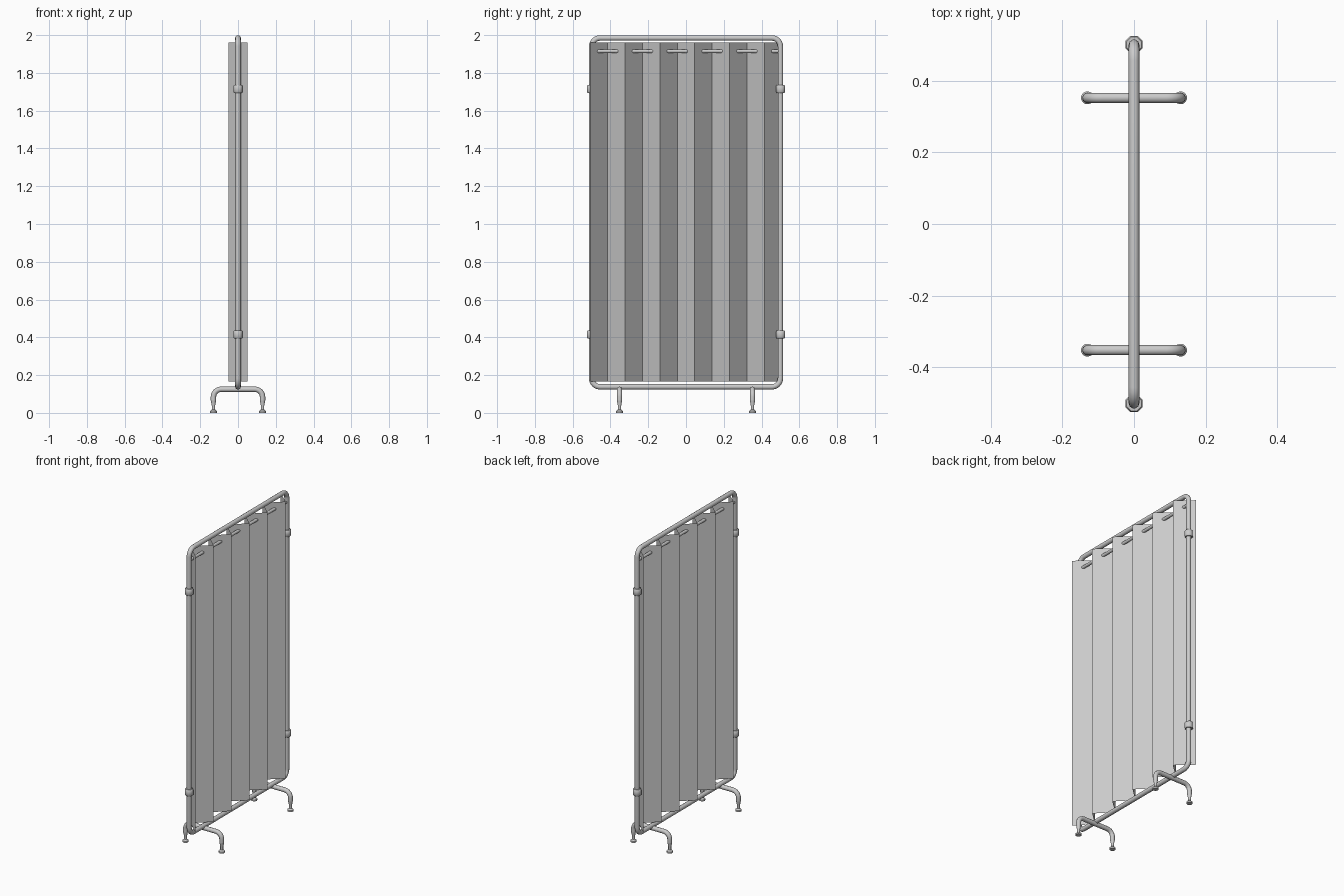
import bpy, bmesh, math
from mathutils import Vector

if "Cube" in bpy.data.objects:
    bpy.data.objects.remove(bpy.data.objects["Cube"])


def fillet(points, radius, closed, steps=6):
    """Round the corners of a polyline with tangent arcs."""
    pts = [Vector(p) for p in points]
    n, out = len(pts), []
    for i, p in enumerate(pts):
        if not closed and i in (0, n - 1):
            out.append(p)
            continue
        a = (pts[i - 1] - p).normalized() * radius
        b = (pts[(i + 1) % n] - p).normalized() * radius
        for k in range(steps + 1):
            t = math.pi / 2 * k / steps
            out.append(p + a * (1 - math.sin(t)) + b * (1 - math.cos(t)))
    return out


def tube(name, points, radius, closed=False):
    cu = bpy.data.curves.new(name, 'CURVE')
    cu.dimensions = '3D'
    cu.bevel_depth = radius
    cu.bevel_resolution = 3
    cu.use_fill_caps = True
    sp = cu.splines.new('POLY')
    sp.points.add(len(points) - 1)
    for s, p in zip(sp.points, points):
        s.co = (*p, 1)
    sp.use_cyclic_u = closed
    ob = bpy.data.objects.new(name, cu)
    bpy.context.collection.objects.link(ob)
    finish(ob, convert=True)
    return ob


def finish(ob, convert=False):
    bpy.ops.object.select_all(action='DESELECT')
    ob.select_set(True)
    bpy.context.view_layer.objects.active = ob
    if convert:
        bpy.ops.object.convert(target='MESH')
    bpy.ops.object.shade_smooth_by_angle(angle=math.radians(40))


def lathe(name, profile, loc, sides=16):
    """Revolve (radius, z) pairs around z into a capped solid."""
    bm = bmesh.new()
    rings = []
    for r, z in profile:
        rings.append([bm.verts.new((r * math.cos((k + .5) * math.tau / sides),
                                    r * math.sin((k + .5) * math.tau / sides), z))
                      for k in range(sides)])
    for lo, hi in zip(rings, rings[1:]):
        for k in range(sides):
            j = (k + 1) % sides
            bm.faces.new((lo[k], lo[j], hi[j], hi[k]))
    bm.faces.new(rings[0][::-1])
    bm.faces.new(rings[-1])
    me = bpy.data.meshes.new(name)
    bm.to_mesh(me)
    bm.free()
    ob = bpy.data.objects.new(name, me)
    ob.location = loc
    bpy.context.collection.objects.link(ob)
    finish(ob)
    return ob


# Rounded rectangular frame
W, Z0, Z1, R = 0.5, 0.138, 1.985, 0.015
corners = [(0, -W, Z0), (0, W, Z0), (0, W, Z1), (0, -W, Z1)]
tube("frame", fillet(corners, 0.045, True), R, closed=True)

# Curtain rod between the posts
tube("curtain_rod", [(0, -W, 1.915), (0, W, 1.915)], 0.010)

# Pleated curtain sheet
pleats, half = 11, 0.507
bm = bmesh.new()
cols = []
for i in range(pleats + 1):
    x = 0.05 if i % 2 == 0 else -0.05
    y = -half + 2 * half * i / pleats
    cols.append([bm.verts.new((x, y, z)) for z in (0.165, 1.96)])
for a, b in zip(cols, cols[1:]):
    bm.faces.new((a[0], b[0], b[1], a[1]))
me = bpy.data.meshes.new("curtain")
bm.to_mesh(me)
bm.free()
bpy.context.collection.objects.link(bpy.data.objects.new("curtain", me))

for side, tag in ((-1, "front"), (1, "back")):
    # Octagonal hinge clamps on the posts
    for z, level in ((0.415, "lower"), (1.715, "upper")):
        lathe(f"{tag}_{level}_clamp",
              [(0.022, -0.021), (0.026, -0.016), (0.026, 0.016), (0.022, 0.021)],
              (0, side * 0.501, z), sides=8)

    # U-shaped leg tube
    y = side * 0.352
    path = [(-0.13, y, 0.065), (-0.13, y, 0.125), (0.13, y, 0.125), (0.13, y, 0.065)]
    tube(f"{tag}_leg", fillet(path, 0.04, False), 0.0145)

    # Tapered stem and foot disc at each end
    for sx, end in ((-1, "left"), (1, "right")):
        lathe(f"{tag}_{end}_foot",
              [(0.018, 0), (0.018, 0.010), (0.009, 0.018), (0.009, 0.038), (0.0145, 0.066)],
              (sx * 0.13, y, 0))
